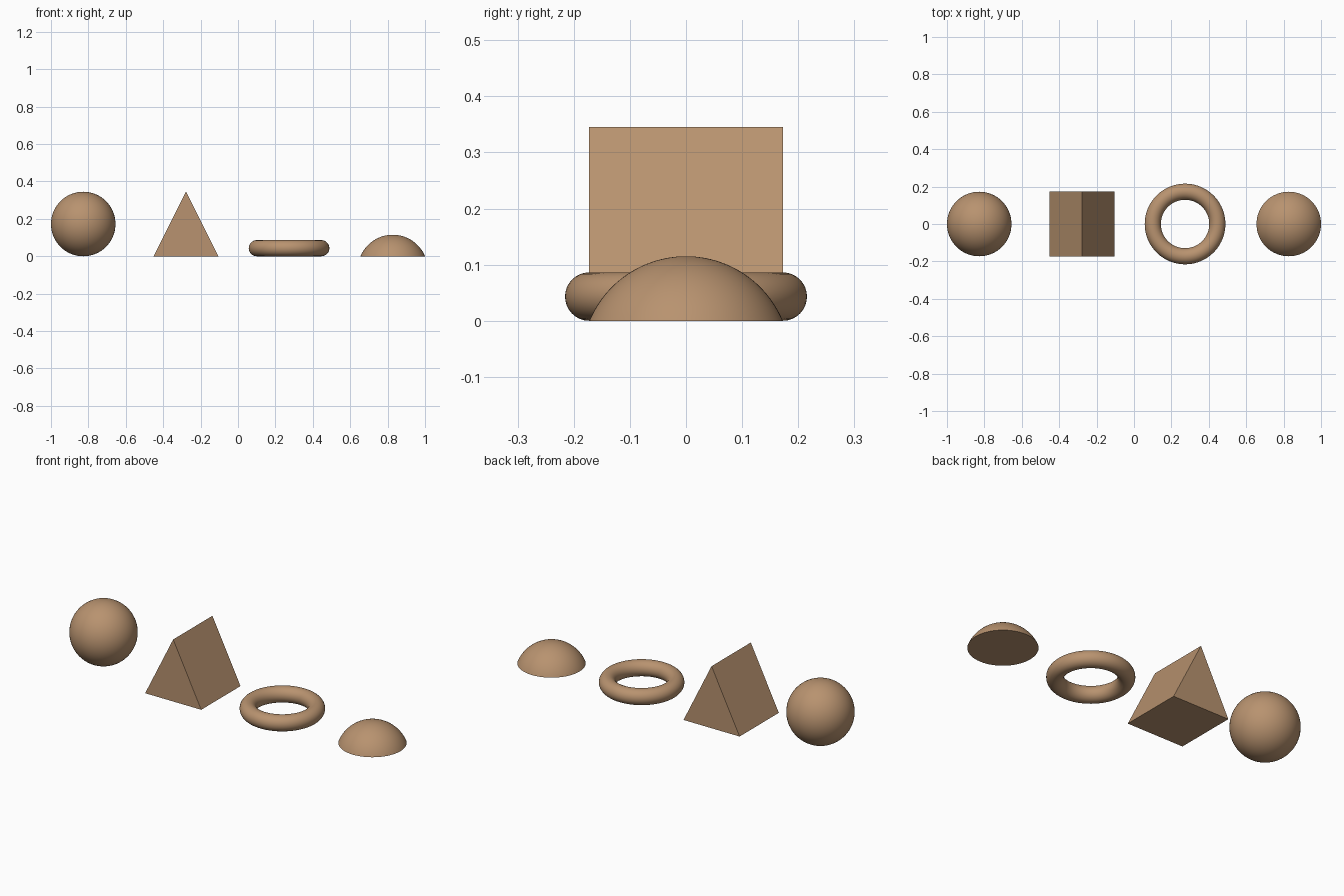
import bpy
import bmesh
import math
from mathutils import Vector

if "Cube" in bpy.data.objects:
    bpy.data.objects.remove(bpy.data.objects["Cube"], do_unlink=True)

R = 0.1725          # common half size
SPACING = 0.55      # distance between neighbouring shapes

tan = bpy.data.materials.new("tan")
tan.use_nodes = True
COLOUR = (0.48, 0.29, 0.16, 1)
tan.diffuse_color = COLOUR
tan.node_tree.nodes["Principled BSDF"].inputs["Base Color"].default_value = COLOUR


def finish(obj, name, smooth=True):
    obj.name = name
    obj.data.name = name
    obj.data.materials.append(tan)
    if smooth:
        bpy.ops.object.select_all(action="DESELECT")
        obj.select_set(True)
        bpy.context.view_layer.objects.active = obj
        bpy.ops.object.shade_smooth_by_angle(angle=math.radians(40))


def from_bmesh(bm, name, location, smooth=True):
    bmesh.ops.recalc_face_normals(bm, faces=bm.faces)
    mesh = bpy.data.meshes.new(name)
    bm.to_mesh(mesh)
    bm.free()
    obj = bpy.data.objects.new(name, mesh)
    obj.location = location
    bpy.context.collection.objects.link(obj)
    finish(obj, name, smooth)


# Ball
bpy.ops.mesh.primitive_uv_sphere_add(segments=64, ring_count=32, radius=R,
                                     location=(-1.5 * SPACING - 0.0025, 0, R))
finish(bpy.context.object, "ball")

# Triangular prism: a triangle extruded from front to back
bm = bmesh.new()
corners = [bm.verts.new(p) for p in ((-R, -R, 0), (R, -R, 0), (0, -R, 2 * R))]
face = bm.faces.new(corners)
extruded = bmesh.ops.extrude_face_region(bm, geom=[face])["geom"]
bmesh.ops.translate(bm, vec=Vector((0, 2 * R, 0)),
                    verts=[v for v in extruded if isinstance(v, bmesh.types.BMVert)])
from_bmesh(bm, "triangular_prism", (-0.278, 0, 0), smooth=False)

# Ring
bpy.ops.mesh.primitive_torus_add(major_radius=R, minor_radius=R / 4,
                                 major_segments=80, minor_segments=32,
                                 location=(0.273, 0, R / 4))
finish(bpy.context.object, "ring")

# Dome: a spherical cap with a flat base
height = R * 2 / 3
radius = (R * R + height * height) / (2 * height)
bm = bmesh.new()
bmesh.ops.create_uvsphere(bm, u_segments=64, v_segments=64, radius=radius)
bmesh.ops.translate(bm, vec=Vector((0, 0, height - radius)), verts=bm.verts)
cut = bmesh.ops.bisect_plane(bm, geom=bm.verts[:] + bm.edges[:] + bm.faces[:],
                             plane_co=(0, 0, 0), plane_no=(0, 0, 1), clear_inner=True)
rim = [e for e in cut["geom_cut"] if isinstance(e, bmesh.types.BMEdge)]
bmesh.ops.contextual_create(bm, geom=rim)
from_bmesh(bm, "dome", (1.5 * SPACING + 0.0025, 0, 0))
